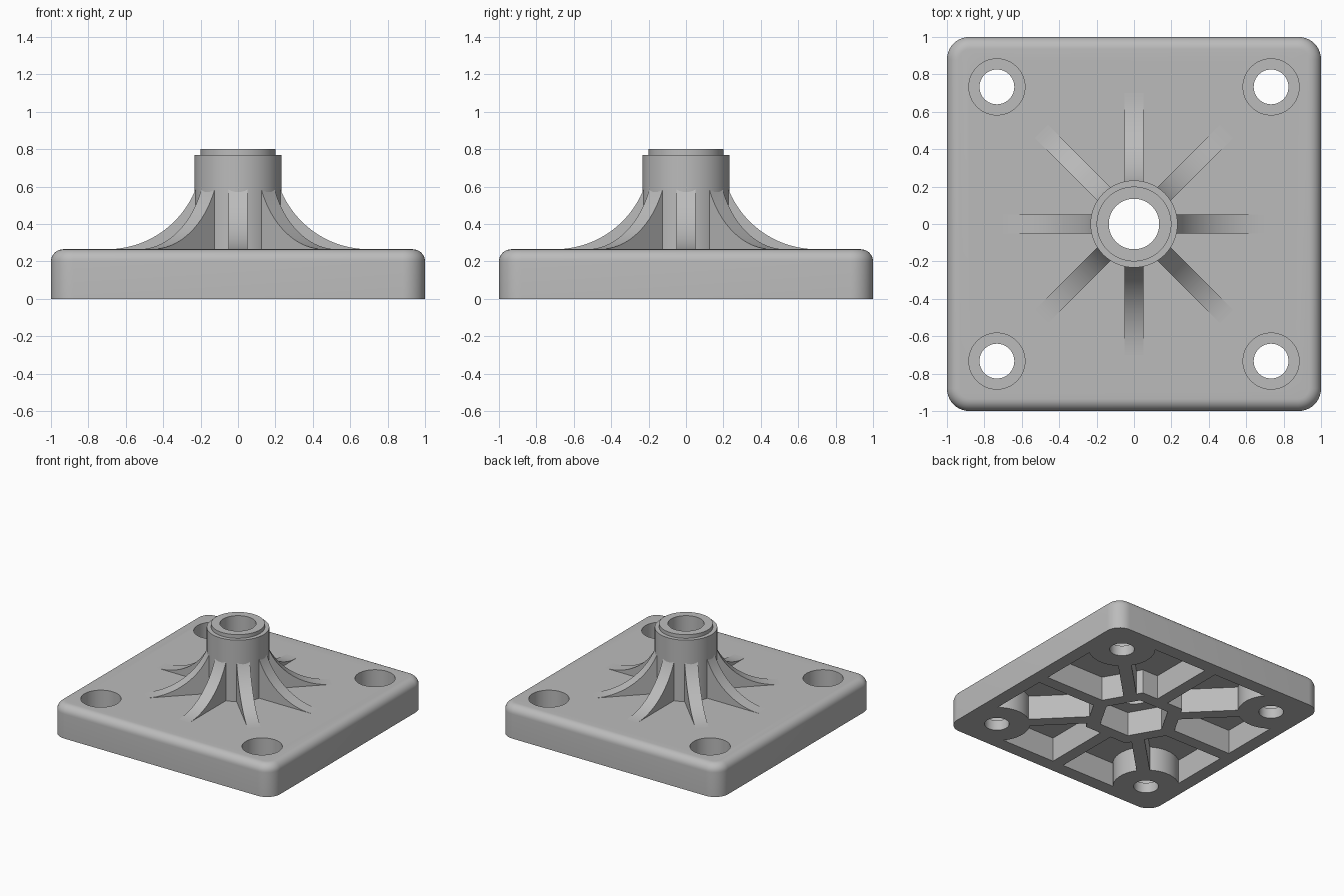
import bpy, bmesh, math
from mathutils import Matrix

cube = bpy.data.objects.get("Cube")
if cube:
    bpy.data.objects.remove(cube, do_unlink=True)

TOP = 0.265        # top of the plate
FLOOR = 0.2        # roof of the underside pockets
HOLE = 0.733       # mounting hole offset
LOW, HIGH = -0.2, 0.4

grey = bpy.data.materials.new("plain_grey")
grey.use_nodes = True
grey.diffuse_color = (0.5, 0.5, 0.5, 1)
grey.node_tree.nodes["Principled BSDF"].inputs["Base Color"].default_value = grey.diffuse_color


def finish(bm, name):
    bmesh.ops.recalc_face_normals(bm, faces=bm.faces)
    mesh = bpy.data.meshes.new(name)
    bm.to_mesh(mesh)
    bm.free()
    mesh.materials.append(grey)
    obj = bpy.data.objects.new(name, mesh)
    bpy.context.collection.objects.link(obj)
    return obj


def box(name, sx, sy, z0, z1, angle=0):
    bm = bmesh.new()
    bmesh.ops.create_cube(bm, size=1)
    bmesh.ops.scale(bm, vec=(sx, sy, z1 - z0), verts=bm.verts)
    bmesh.ops.translate(bm, vec=(0, 0, (z0 + z1) / 2), verts=bm.verts)
    bmesh.ops.rotate(bm, matrix=Matrix.Rotation(angle, 3, "Z"), verts=bm.verts)
    return finish(bm, name)


def prism(name, radius, z0, z1, x=0, y=0, sides=64):
    bm = bmesh.new()
    ring = [bm.verts.new((x + radius * math.cos(i * math.tau / sides),
                          y + radius * math.sin(i * math.tau / sides), z0)) for i in range(sides)]
    face = bm.faces.new(ring)
    ext = bmesh.ops.extrude_face_region(bm, geom=[face])["geom"]
    bmesh.ops.translate(bm, vec=(0, 0, z1 - z0), verts=[v for v in ext if isinstance(v, bmesh.types.BMVert)])
    return finish(bm, name)


def cut(target, cutter):
    mod = target.modifiers.new("cut", "BOOLEAN")
    mod.operation, mod.solver, mod.object = "DIFFERENCE", "EXACT", cutter
    bpy.context.view_layer.objects.active = target
    bpy.ops.object.modifier_apply(modifier=mod.name)
    bpy.data.objects.remove(cutter, do_unlink=True)


def smooth(obj):
    bpy.ops.object.select_all(action="DESELECT")
    obj.select_set(True)
    bpy.context.view_layer.objects.active = obj
    bpy.ops.object.shade_smooth_by_angle(angle=math.radians(30))


# Plate: rounded corners, then a rounded top rim
plate = box("base_plate", 2, 2, 0, TOP)
bm = bmesh.new()
bm.from_mesh(plate.data)
upright = [e for e in bm.edges if abs(e.verts[0].co.z - e.verts[1].co.z) > 0.1]
bmesh.ops.bevel(bm, geom=upright, offset=0.12, segments=10, profile=0.5, affect="EDGES")
rim = [e for e in bm.edges if all(v.co.z > TOP - 0.001 for v in e.verts)]
bmesh.ops.bevel(bm, geom=rim, offset=0.065, segments=8, profile=0.5, affect="EDGES")
bm.to_mesh(plate.data)
bm.free()

# Underside pockets: a square recess leaving webs, hole pillars and a hex wall
corners = [(x * HOLE, y * HOLE) for x in (-1, 1) for y in (-1, 1)]
pockets = box("pockets", 1.78, 1.78, -0.1, FLOOR)
for i in range(4):
    cut(pockets, box("web", 4, 0.1, LOW, HIGH, i * math.pi / 4))
for x, y in corners:
    cut(pockets, prism("pillar", 0.25, LOW, HIGH, x, y))
cut(pockets, prism("hex_wall", 0.385, LOW, HIGH, sides=6))
cut(plate, pockets)

# Nut recess, bore and counterbored mounting holes
cut(plate, prism("nut_recess", 0.27, LOW, FLOOR, sides=6))
cut(plate, prism("bore", 0.135, LOW, HIGH))
for x, y in corners:
    cut(plate, prism("screw_hole", 0.093, LOW, HIGH, x, y))
    cut(plate, prism("counterbore", 0.15, 0.085, HIGH, x, y))
smooth(plate)

# Hollow boss with a stepped lip, lathed
profile = [(0.135, TOP), (0.233, TOP), (0.233, 0.77), (0.2, 0.77), (0.2, 0.8), (0.135, 0.8)]
bm = bmesh.new()
verts = [bm.verts.new((r, 0, z)) for r, z in profile]
edges = [bm.edges.new((verts[i - 1], verts[i])) for i in range(len(verts))]
bmesh.ops.spin(bm, geom=verts + edges, axis=(0, 0, 1), cent=(0, 0, 0), angle=math.tau, steps=64)
bmesh.ops.remove_doubles(bm, verts=bm.verts, dist=0.0001)
smooth(finish(bm, "boss"))

# Eight gussets with a concave arc edge
RADIUS, CENTRE, INNER, STEPS = 0.51, 0.7, 0.2, 20
reach = math.asin((CENTRE - INNER) / RADIUS)
arc = [(CENTRE - RADIUS * math.sin(reach * i / STEPS),
        TOP + RADIUS * (1 - math.cos(reach * i / STEPS))) for i in range(STEPS + 1)]
for n in range(8):
    bm = bmesh.new()
    side = [bm.verts.new((r, -0.05, z)) for r, z in arc + [(INNER, TOP)]]
    ext = bmesh.ops.extrude_face_region(bm, geom=[bm.faces.new(side)])["geom"]
    bmesh.ops.translate(bm, vec=(0, 0.1, 0), verts=[v for v in ext if isinstance(v, bmesh.types.BMVert)])
    bmesh.ops.rotate(bm, matrix=Matrix.Rotation(n * math.pi / 4, 3, "Z"), verts=bm.verts)
    smooth(finish(bm, f"gusset_{n + 1}"))
